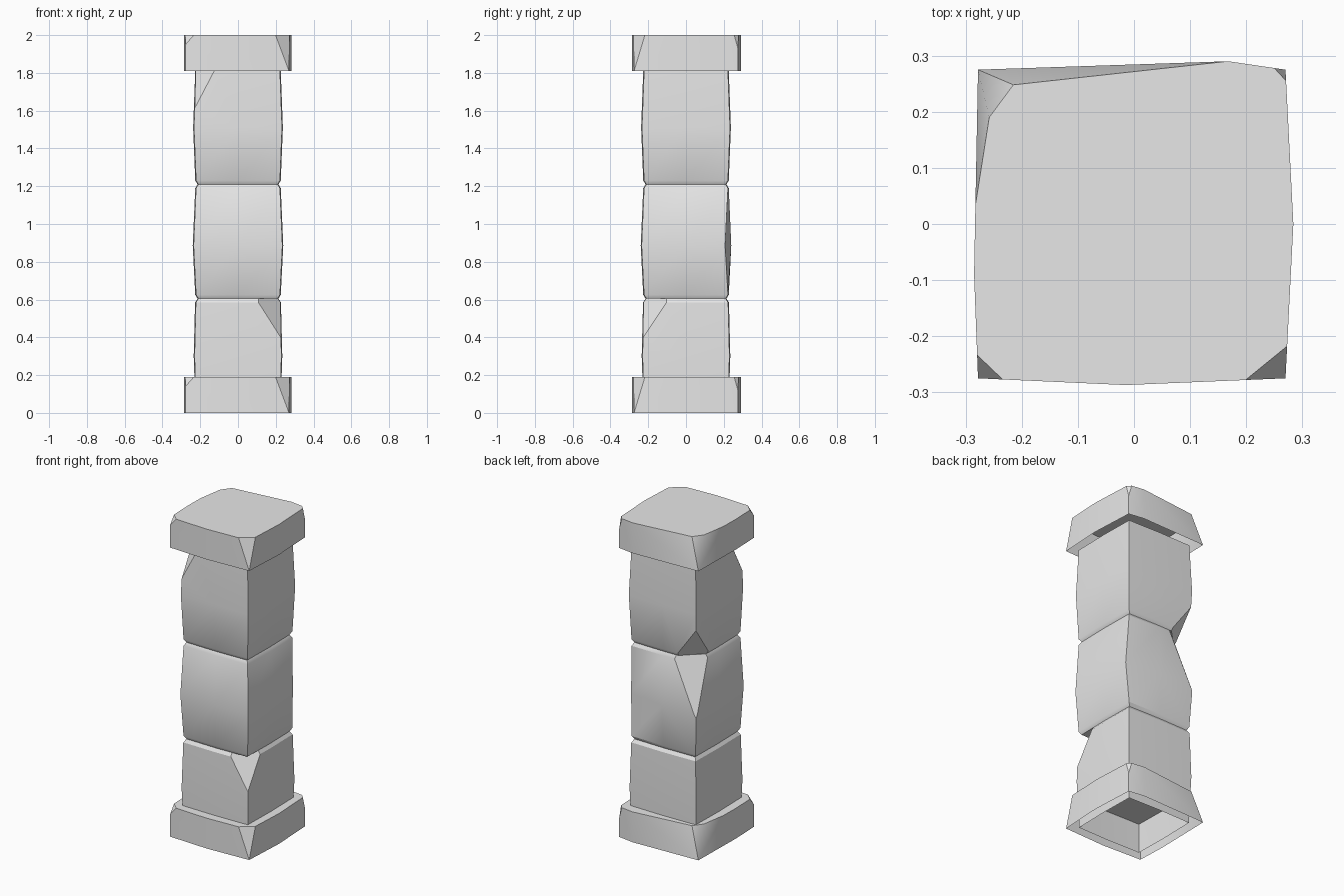
import bpy
import bmesh
from mathutils import Vector, geometry

default_cube = bpy.data.objects.get("Cube")
if default_cube:
    bpy.data.objects.remove(default_cube, do_unlink=True)

stone = bpy.data.materials.new("grey_stone")
stone.use_nodes = True
stone.diffuse_color = (0.8, 0.8, 0.8, 1)
stone.node_tree.nodes["Principled BSDF"].inputs["Base Color"].default_value = stone.diffuse_color


def loft(rings):
    """Closed solid through rings that have equal point counts."""
    bm = bmesh.new()
    loops = [[bm.verts.new(p) for p in ring] for ring in rings]
    for low, high in zip(loops, loops[1:]):
        for i in range(len(low)):
            j = (i + 1) % len(low)
            bm.faces.new((low[i], low[j], high[j], high[i]))
    bm.faces.new(loops[0][::-1])
    bm.faces.new(loops[-1])
    return bm


def chip(bm, a, b, c, centre):
    """Slice off the stone beyond the plane through three points."""
    a = Vector(a)
    normal = geometry.normal(a, Vector(b), Vector(c))
    if normal.dot(a - Vector(centre)) < 0:
        normal.negate()
    bmesh.ops.bisect_plane(bm, geom=bm.verts[:] + bm.edges[:] + bm.faces[:], dist=0.0005,
                           plane_co=a, plane_no=normal, clear_outer=True)
    bmesh.ops.holes_fill(bm, edges=bm.edges[:], sides=0)


def finish(bm, name, z, open_bottom):
    bmesh.ops.recalc_face_normals(bm, faces=bm.faces[:])
    if open_bottom:
        bottom = [f for f in bm.faces if f.calc_center_median().z < 0.001]
        bmesh.ops.delete(bm, geom=bottom, context="FACES")
    mesh = bpy.data.meshes.new(name)
    bm.to_mesh(mesh)
    bm.free()
    mesh.materials.append(stone)
    obj = bpy.data.objects.new(name, mesh)
    obj.location.z = z
    bpy.context.collection.objects.link(obj)
    bpy.ops.object.select_all(action="DESELECT")
    obj.select_set(True)
    bpy.context.view_layer.objects.active = obj
    bpy.ops.object.shade_smooth_by_angle(angle=0.52)
    return obj


# Shaft blocks: bulging squares with broken corners
H = 0.605
SQUARE = [(-1, -1), (0, -1.02), (1, -1), (1.02, 0), (1, 1), (0, 1.02), (-1, 1), (-1.02, 0)]


def block(name, z, profile, chips, dent=False, open_bottom=False):
    rings = [[Vector((x * w, y * w, h)) for x, y in SQUARE] for h, w in profile]
    if dent:
        rings[2][4].y -= 0.028
    bm = loft(rings)
    for points in chips:
        chip(bm, *points, centre=(0, 0, H / 2))
    finish(bm, name, z, open_bottom)


block("lower_block", 0, [(0, 0.22), (0.3, 0.23), (0.585, 0.223), (H, 0.21)],
      [[(0.1, -0.22, H), (0.23, -0.23, 0.39), (0.215, -0.1, H)]], open_bottom=True)
block("middle_block", H, [(0, 0.21), (0.02, 0.222), (0.28, 0.235), (0.585, 0.222), (H, 0.21)],
      [[(-0.21, 0.11, H), (-0.235, 0.235, 0.25), (-0.08, 0.215, H)]], dent=True)
block("upper_block", 2 * H, [(0, 0.21), (0.02, 0.222), (0.3, 0.233), (0.6, 0.222)],
      [[(-0.21, 0.1, 0), (-0.23, 0.23, 0.2), (-0.1, 0.21, 0)],
       [(-0.22, -0.13, 0.6), (-0.23, -0.23, 0.4), (-0.13, -0.22, 0.6)]])

# Base and capital: the same hollow slab with worn corners
T = 0.19
OUTLINE = [(-0.278, -0.275), (-0.015, -0.287), (0.27, -0.275), (0.284, 0),
           (0.27, 0.275), (0.168, 0.29), (-0.278, 0.275), (-0.285, -0.09)]
back_corner = (-0.278, 0.275, 0)
SLAB_CHIPS = [
    [(0.27, -0.22, T), (0.2, -0.277, T), (0.27, -0.275, 0)],
    [(-0.278, -0.235, T), (-0.235, -0.276, T), (-0.278, -0.275, 0.14)],
    [(0.25, 0.278, T), (0.271, 0.255, T), (0.27, 0.275, 0.12)],
    [(-0.215, 0.248, T), (-0.258, 0.19, T), back_corner],
    [(-0.258, 0.19, T), (-0.28, 0.05, T), back_corner],
    [(-0.215, 0.248, T), (0.168, 0.29, T), back_corner],
]
for name, z in (("base_slab", 0), ("capital_slab", 2 - T)):
    slab = loft([[(x, y, h) for x, y in OUTLINE] for h in (0, T)])
    for points in SLAB_CHIPS:
        chip(slab, *points, centre=(0, 0, T / 2))
    finish(slab, name, z, True)
